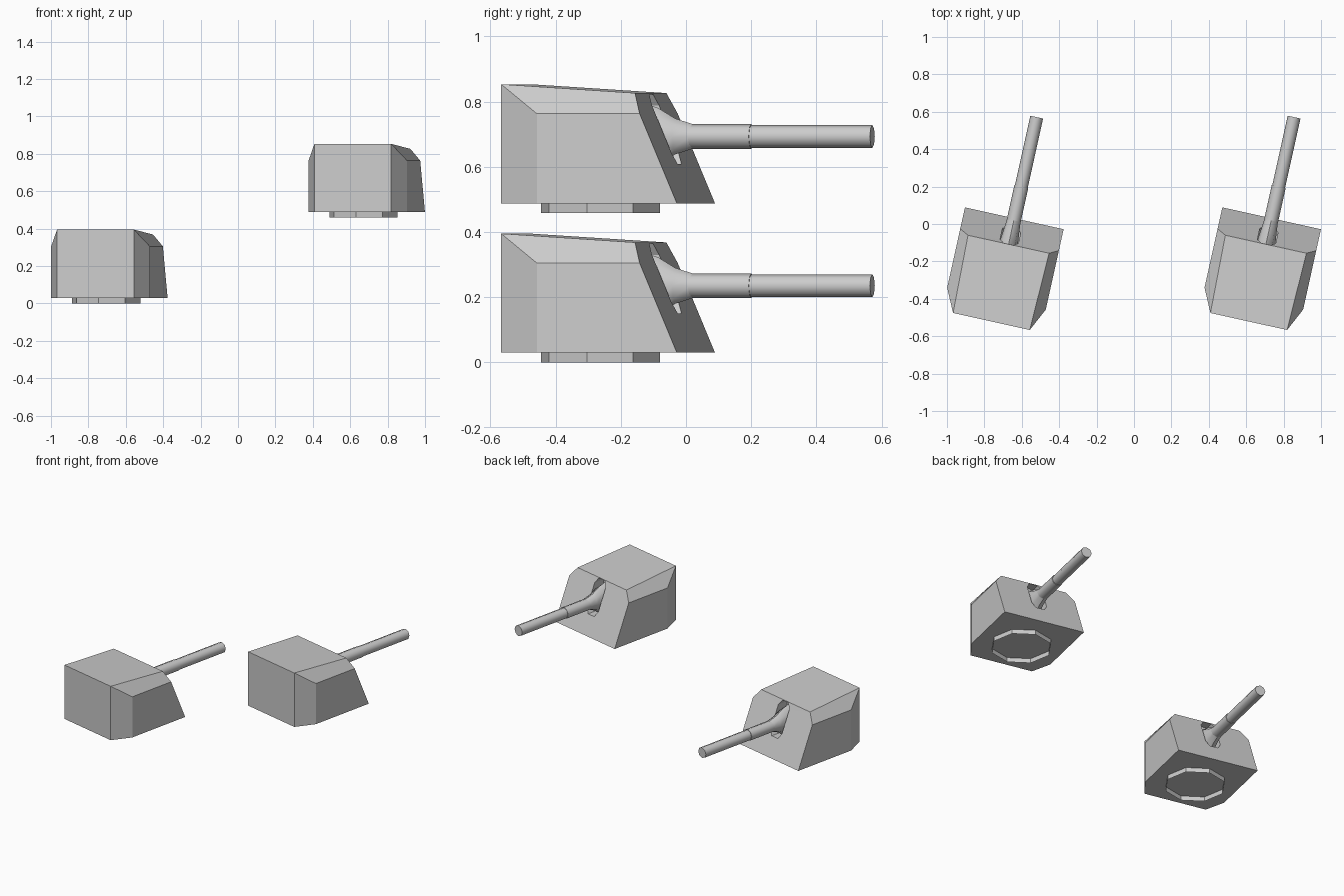
import bpy, bmesh
from math import radians, cos, sin, tau
from mathutils import Matrix

if "Cube" in bpy.data.objects:
    bpy.data.objects.remove(bpy.data.objects["Cube"])


def make(name, verts, faces, place, smooth=False):
    me = bpy.data.meshes.new(name)
    me.from_pydata(verts, [], faces)
    bm = bmesh.new()
    bm.from_mesh(me)
    bmesh.ops.recalc_face_normals(bm, faces=bm.faces)
    bm.to_mesh(me)
    bm.free()
    ob = bpy.data.objects.new(name, me)
    bpy.context.collection.objects.link(ob)
    ob.matrix_world = place
    if smooth:
        bpy.ops.object.select_all(action='DESELECT')
        ob.select_set(True)
        bpy.context.view_layer.objects.active = ob
        bpy.ops.object.shade_smooth_by_angle(angle=radians(50))
    return ob


def loft(name, rings, place, caps=True, smooth=False):
    n = len(rings[0])
    verts = [p for r in rings for p in r]
    faces = [(k * n + i, k * n + (i + 1) % n, (k + 1) * n + (i + 1) % n, (k + 1) * n + i)
             for k in range(len(rings) - 1) for i in range(n)]
    if caps:
        faces += [tuple(range(n)), tuple(range(len(verts) - n, len(verts)))]
    return make(name, verts, faces, place, smooth)


def oval(y, rx, rz, z=0.235, n=8):
    return [(rx * cos(tau * i / n), y, z + rz * sin(tau * i / n)) for i in range(n)]


def turret(tag, place):
    # armoured housing: half the corners, mirrored to the other side
    half = [(.27, .30, .03), (.27, -.14, .03), (.21, -.265, .03),
            (.27, .183, .305), (.27, -.14, .305), (.222, .158, .368), (.21, -.265, .395)]
    verts = half + [(-x, y, z) for x, y, z in half]
    side = [(0, 1, 4, 3), (1, 2, 6, 4), (3, 4, 6, 5)]
    faces = side + [tuple(i + 7 for i in f) for f in side]
    faces += [(0, 1, 2, 9, 8, 7), (2, 6, 13, 9), (5, 6, 13, 12), (0, 3, 5, 12, 10, 7)]
    housing = make("housing_" + tag, verts, faces, place)

    # slot in the sloped front for the gun mount
    slot = [(.027, .15), (.05, .185), (.05, .33), (.027, .364),
            (-.027, .364), (-.05, .33), (-.05, .185), (-.027, .15)]
    cutter = loft("slot_cutter_" + tag, [[(x, y, z) for x, z in slot] for y in (.10, .40)], place)
    cutter.hide_render = True
    cutter.hide_viewport = True
    mod = housing.modifiers.new("slot", 'BOOLEAN')
    mod.operation = 'DIFFERENCE'
    mod.solver = 'EXACT'
    mod.object = cutter

    # flared gun mount
    loft("gun_mount_" + tag, [oval(.11, .048, .11), oval(.18, .048, .088), oval(.235, .042, .055),
                              oval(.289, .037, .038)], place, smooth=True)
    # barrel with a slight step
    loft("barrel_" + tag, [oval(.25, .038, .038), oval(.474, .038, .038), oval(.474, .035, .035),
                           oval(.854, .035, .035)], place, smooth=True)
    # open turning ring underneath
    loft("base_ring_" + tag, [[(.187 * cos(tau * i / 8), .187 * sin(tau * i / 8), z) for i in range(8)]
                              for z in (0, .03)], place, caps=False)


turn = Matrix.Rotation(radians(-12.5), 4, 'Z')
for tag, loc in (("low", (-.705, -.2625, 0)), ("high", (.671, -.2625, .458))):
    turret(tag, Matrix.Translation(loc) @ turn)
